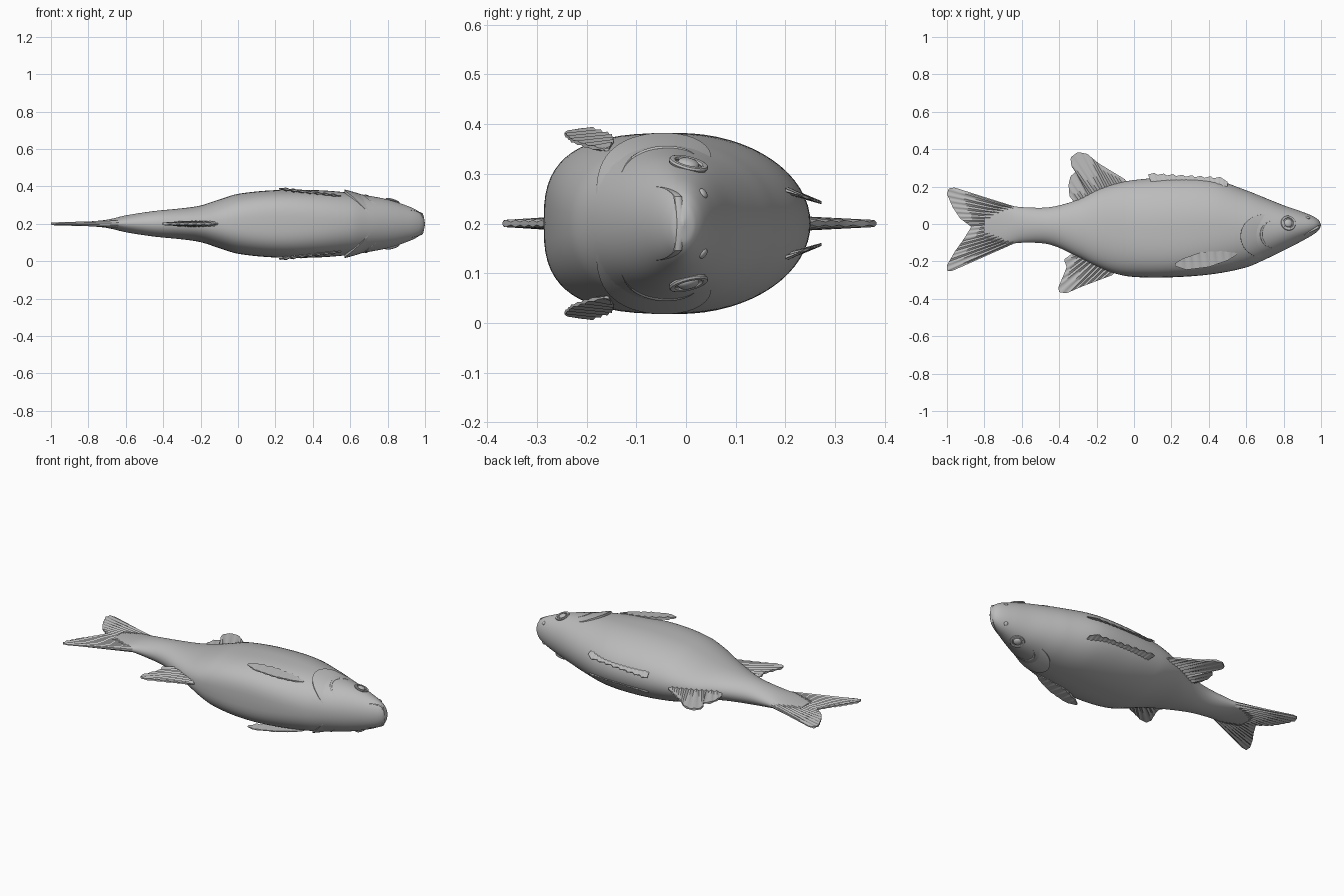
import bpy, bmesh, math
from mathutils import Vector

cube = bpy.data.objects.get("Cube")
if cube:
    bpy.data.objects.remove(cube, do_unlink=True)

grey = bpy.data.materials.new("plain grey")
grey.use_nodes = True
tone = (0.5, 0.5, 0.5, 1)
grey.diffuse_color = tone
grey.node_tree.nodes["Principled BSDF"].inputs["Base Color"].default_value = tone

MID = 0.2  # height of the symmetry plane

# Body stations: x, back edge, belly edge, half thickness
STATIONS = [
    (-.80, .08, -.09, .012), (-.70, .10, -.11, .022), (-.60, .09, -.10, .045),
    (-.45, .09, -.11, .068), (-.30, .13, -.175, .083), (-.20, .18, -.225, .098),
    (-.10, .215, -.265, .130), (.0, .235, -.283, .160), (.2, .25, -.285, .180),
    (.42, .24, -.268, .180), (.6, .18, -.232, .166), (.7, .14, -.19, .15),
    (.8, .10, -.142, .13), (.9, .065, -.09, .098), (.96, .04, -.055, .07),
    (.99, .018, -.03, .04), (1.0, -.004, -.008, .005)]


def station(x):
    """Cubic interpolation between the body stations."""
    s = STATIONS
    x = max(s[0][0], min(s[-1][0], x))
    i = next(k for k in range(len(s) - 1) if x <= s[k + 1][0])

    def slope(k, c):
        a, b = s[max(k - 1, 0)], s[min(k + 1, len(s) - 1)]
        return (b[c] - a[c]) / (b[0] - a[0])
    h = s[i + 1][0] - s[i][0]
    t = (x - s[i][0]) / h
    out = []
    for c in (1, 2, 3):
        out.append((2*t**3 - 3*t*t + 1) * s[i][c] + (t**3 - 2*t*t + t) * h * slope(i, c)
                   + (3*t*t - 2*t**3) * s[i + 1][c] + (t**3 - t*t) * h * slope(i + 1, c))
    return out


def power(x, lower):
    """Boxiness of the section: the belly is squarer than the back."""
    return 2 + math.exp(-((x - .2) / .35) ** 2) if lower else 2


def skin(x, y):
    """Half thickness of the body at a point of the side."""
    top, bot, half = station(x)
    v = (y - (top + bot) / 2) / ((top - bot) / 2)
    p = power(x, v < 0)
    return half * max(0, 1 - abs(v) ** p) ** (1 / p)


def finish(name, bm, angle=40):
    bmesh.ops.remove_doubles(bm, verts=bm.verts, dist=1e-5)
    bmesh.ops.recalc_face_normals(bm, faces=bm.faces)
    me = bpy.data.meshes.new(name)
    bm.to_mesh(me)
    bm.free()
    ob = bpy.data.objects.new(name, me)
    bpy.context.collection.objects.link(ob)
    me.materials.append(grey)
    bpy.ops.object.select_all(action='DESELECT')
    ob.select_set(True)
    bpy.context.view_layer.objects.active = ob
    bpy.ops.object.shade_smooth_by_angle(angle=math.radians(angle))
    return ob


def loft(bm, rows, closed=True, caps=True):
    rings = [[bm.verts.new(p) for p in r] for r in rows]
    n = len(rings[0])
    for a, b in zip(rings, rings[1:]):
        for j in range(n if closed else n - 1):
            k = (j + 1) % n
            bm.faces.new((a[j], a[k], b[k], b[j]))
    if caps:
        bm.faces.new(rings[0])
        bm.faces.new(rings[-1])


def resample(pts, n):
    """Evenly spaced points along a polyline."""
    pts = [Vector(p) for p in pts]
    lens = [(b - a).length for a, b in zip(pts, pts[1:])]
    out = []
    for i in range(n):
        d, k = sum(lens) * i / (n - 1), 0
        while k < len(lens) - 1 and d > lens[k]:
            d -= lens[k]
            k += 1
        out.append(pts[k].lerp(pts[k + 1], min(1, d / lens[k])))
    return out


def fin(name, root, tip, rays, thick, place=lambda x, y, w: (x, y, MID + w)):
    """Ribbed fin spanning from a root line to a tip line."""
    n = rays * 4 + 1
    bm = bmesh.new()
    rows = []
    for i, (a, b) in enumerate(zip(resample(root, n), resample(tip, n))):
        rib = .7 + .3 * math.cos(i * math.pi / 2)
        edge = min(1, .35 + min(i, n - 1 - i) / 3)
        pts = [(a.lerp(b, t / 6), thick * rib * edge * (1 - .6 * t / 6)) for t in range(7)]
        rows.append([place(p.x, p.y, w) for p, w in pts]
                    + [place(p.x, p.y, -w) for p, w in reversed(pts)])
    loft(bm, rows)
    return finish(name, bm, 50)


# Body
bm = bmesh.new()
rows = []
for i in range(121):
    x = -.8 + 1.8 * math.sin(i / 120 * math.pi / 2)
    top, bot, half = station(x)
    ring = []
    for j in range(64):
        a = 2 * math.pi * j / 64
        c, s = math.cos(a), math.sin(a)
        e = 2 / power(x, s < 0)
        ring.append((x, (top + bot) / 2 + (top - bot) / 2 * math.copysign(abs(s) ** e, s),
                     MID + half * math.copysign(abs(c) ** e, c)))
    rows.append(ring)
loft(bm, rows)
finish("body", bm, 60)

# Fins on the centre plane
fin("tail_fin", [(-.62, .088), (-.66, 0), (-.62, -.095)],
    [(-.96, .195), (-.99, .19), (-1, .16), (-.97, .09), (-.93, .03), (-.87, -.015),
     (-.91, -.08), (-.96, -.15), (-1, -.22), (-1, -.25), (-.97, -.25)], 18, .018)
fin("rear_back_fin", [(-.02, .20), (-.15, .17), (-.31, .10)],
    [(-.05, .24), (-.19, .325), (-.25, .375), (-.30, .385), (-.34, .355), (-.335, .31),
     (-.31, .28), (-.34, .255), (-.35, .21), (-.345, .15)], 11, .018)
fin("rear_belly_fin", [(-.08, -.24), (-.18, -.2), (-.30, -.15)],
    [(-.12, -.275), (-.28, -.335), (-.36, -.37), (-.40, -.365), (-.405, -.34),
     (-.38, -.28), (-.36, -.23), (-.375, -.19), (-.34, -.165)], 11, .018)

# Paired scalloped fins folded along the back
scallops = [(.50, .225)]
for k in range(8):
    x = .46 - k * .05
    scallops += [(x, .252 + .003 * k), (x - .035, .244 + .003 * k)]
for side, s in (("left", 1), ("right", -1)):
    fin(side + "_folded_fin", [(.50, .20), (.3, .21), (.1, .20)], scallops, 16, .008,
        lambda x, y, w, s=s: (x, y, MID + s * (.05 + .35 * (.25 - y) + w)))

# Paired parts on the two flanks
for side, s in (("upper", 1), ("lower", -1)):
    # Side fin: long leaf lying just clear of the skin
    def lay(x, y, w, s=s):
        return (x, y, MID + s * (.188 - .12 * (x - .22) + w))
    fin(side + "_side_fin", [(.55, -.155), (.47, -.145), (.36, -.15), (.26, -.185), (.22, -.21)],
        [(.55, -.165), (.50, -.195), (.40, -.23), (.28, -.245), (.22, -.225)], 8, .011, lay)

    # Gill cover: raised plate, open along its rear rim
    bm = bmesh.new()
    rows = []
    for r in (.02, .3, .6, .8, .9, .97, 1.0, 1.01):
        ring = []
        for j in range(64):
            a = 2 * math.pi * j / 64
            x, y = .69 + .12 * r * math.cos(a), -.065 + .115 * r * math.sin(a)
            lift = -.006 + .02 * max(0, .35 - .65 * math.cos(a)) * r if r < 1.005 else -.012
            ring.append((x, y, MID + s * (skin(x, y) + lift)))
        rows.append(ring)
    loft(bm, rows, caps=False)
    finish(side + "_gill_cover", bm, 35)

    # Cheek crease
    bm = bmesh.new()
    rows = []
    for i in range(17):
        a = math.radians(110 + 150 * i / 16)
        cx, cy = .75 + .07 * math.cos(a), -.055 + .075 * math.sin(a)
        w = .006 * math.sin(math.pi * (i + .5) / 17)
        ring = []
        for j in range(8):
            b = math.pi * j / 4
            x, y = cx + w * math.cos(b) * math.cos(a), cy + w * math.cos(b) * math.sin(a)
            ring.append((x, y, MID + s * (skin(x, y) + w * .6 * math.sin(b))))
        rows.append(ring)
    loft(bm, rows)
    finish(side + "_cheek_ridge", bm)

    # Eye, eye rim and nostril, tilted to follow the head
    for part, x, y, rad in (("eye", .825, .005, .022), ("nostril", .93, .035, .011)):
        dx = (skin(x + .01, y) - skin(x - .01, y)) / .02
        dy = (skin(x, y + .01) - skin(x, y - .01)) / .02
        normal = Vector((-dx, -dy, 1)).normalized()
        normal.z *= s
        turn = normal.to_track_quat('Z', 'Y')
        spot = Vector((x, y, MID + s * skin(x, y)))
        bm = bmesh.new()
        bmesh.ops.create_uvsphere(bm, u_segments=20, v_segments=12, radius=rad)
        for v in bm.verts:
            v.co.z *= .5
            v.co = spot + turn @ v.co
        finish(side + "_" + part, bm)
        if part == "eye":
            bm = bmesh.new()
            rows = [[spot + turn @ Vector(((.034 + .007 * math.cos(b)) * math.cos(a),
                                           (.034 + .007 * math.cos(b)) * math.sin(a),
                                           .006 * math.sin(b)))
                     for b in [math.pi * j / 4 for j in range(8)]]
                    for a in [math.pi * i / 16 for i in range(33)]]
            loft(bm, rows, caps=False)
            finish(side + "_eye_rim", bm)

# Lip running round the snout
bm = bmesh.new()
rows = []
for i in range(25):
    t = -1 + i / 12
    x = .985 - .075 * t * t
    y = -.012 - .045 * t * t
    z = MID + math.copysign(skin(x, y), t) * min(1, abs(t) * 3)
    x += .008 * (1 - t * t)
    w = .003 + .006 * (1 - t * t)
    rows.append([(x + w * math.cos(b) * .6, y + w * math.sin(b), z)
                 for b in [math.pi * j / 4 for j in range(8)]])
loft(bm, rows)
finish("lip", bm)
